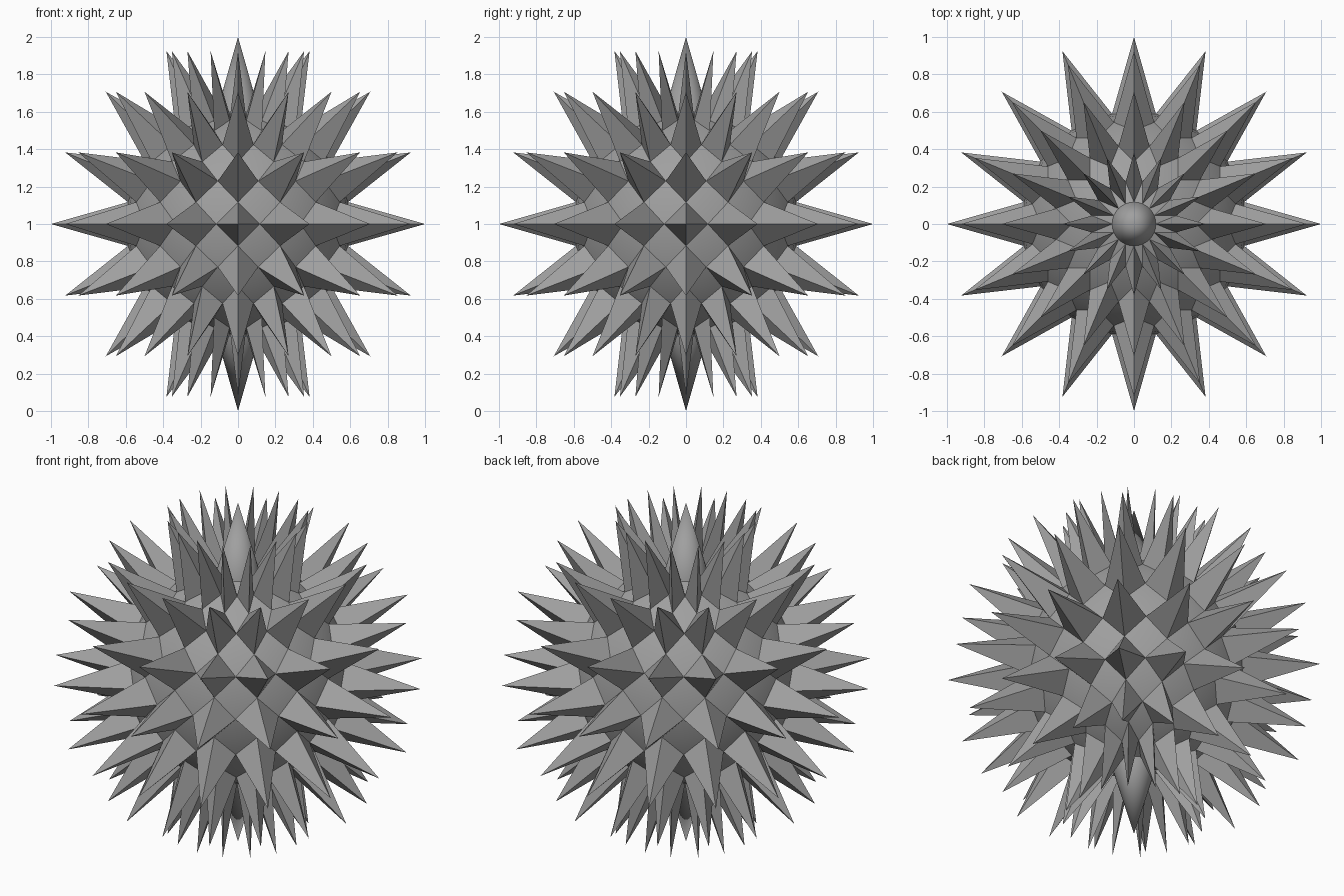
import bpy, bmesh, math

if "Cube" in bpy.data.objects:
    bpy.data.objects.remove(bpy.data.objects["Cube"])

CORE, TIP = 0.6, 1.0
STEP = math.radians(11.25)

bm = bmesh.new()
bmesh.ops.create_uvsphere(bm, u_segments=32, v_segments=16, radius=CORE)

# every second vertex of every second ring (and both poles) becomes a spike tip
tips = set()
for v in bm.verts:
    flat = math.hypot(v.co.x, v.co.y)
    lat = round(math.atan2(v.co.z, flat) / STEP)
    lon = 0 if flat < 1e-4 else round(math.atan2(v.co.y, v.co.x) / STEP)
    if lat % 2 == 0 and lon % 2 == 0:
        tips.add(v)

# split quads so each spike is a four-sided pyramid on a diamond base
for f in list(bm.faces):
    if len(f.verts) == 4:
        tip_loop = next((l for l in f.loops if l.vert in tips), None)
        if tip_loop:
            bmesh.utils.face_split(f, tip_loop.link_loop_prev.vert,
                                   tip_loop.link_loop_next.vert)

# pull the tips outward
for v in tips:
    v.co *= TIP / CORE

bmesh.ops.translate(bm, verts=bm.verts, vec=(0, 0, TIP))
bmesh.ops.recalc_face_normals(bm, faces=bm.faces)
mesh = bpy.data.meshes.new("spiked_ball")
bm.to_mesh(mesh)
bm.free()
ball = bpy.data.objects.new("spiked_ball", mesh)
bpy.context.collection.objects.link(ball)

# dark grey surface
grey = bpy.data.materials.new("dark_grey")
grey.diffuse_color = (0.35, 0.35, 0.35, 1)
grey.use_nodes = True
grey.node_tree.nodes["Principled BSDF"].inputs["Base Color"].default_value = grey.diffuse_color
mesh.materials.append(grey)

# sharp spikes, smooth core patches and smooth pole cones
bpy.context.view_layer.objects.active = ball
ball.select_set(True)
bpy.ops.object.shade_smooth_by_angle(angle=math.radians(30))
